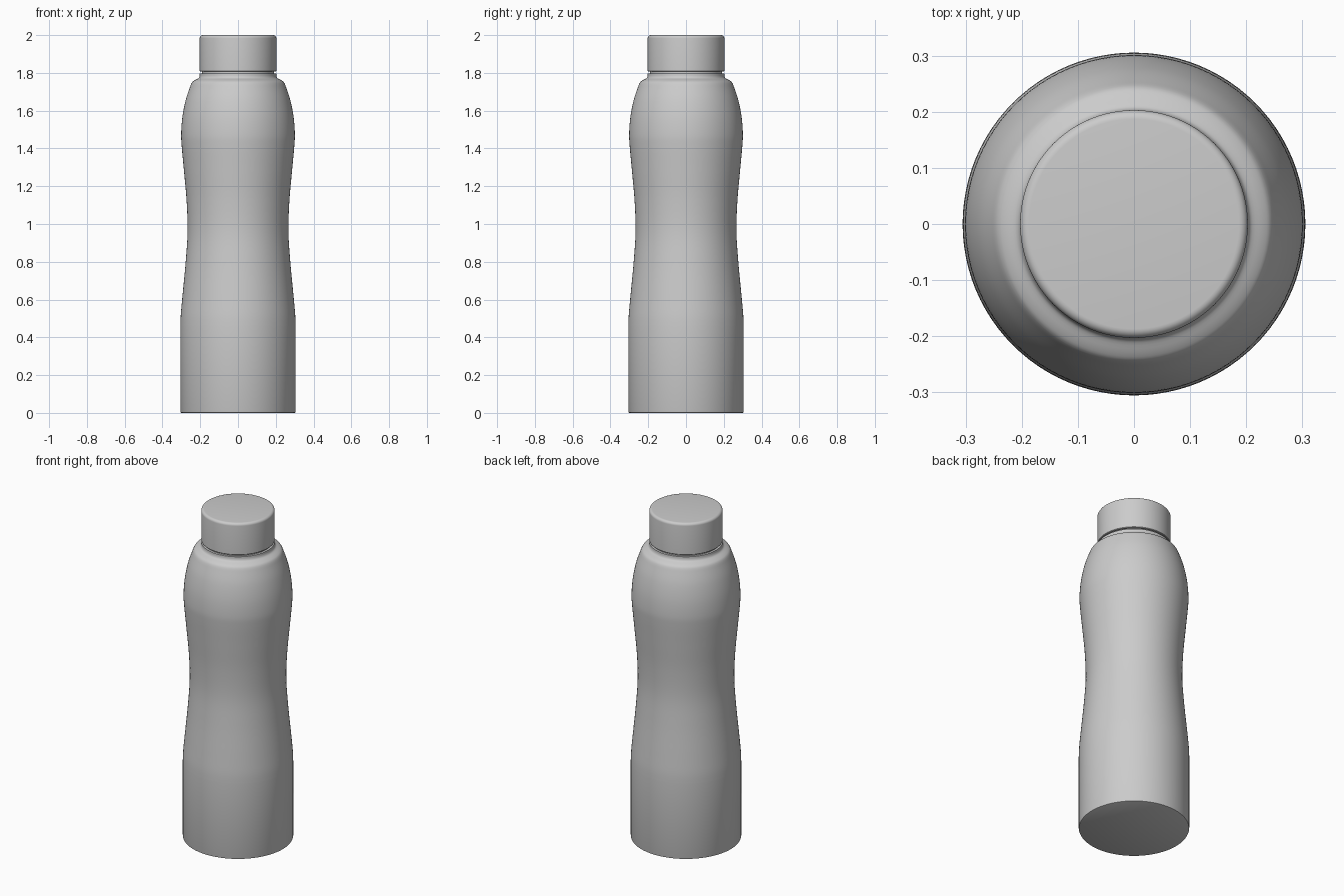
import bpy, bmesh
from math import sin, cos, pi, radians

if "Cube" in bpy.data.objects:
    bpy.data.objects.remove(bpy.data.objects["Cube"])

SEGMENTS = 96


def smooth_profile(points, steps=6):
    """Catmull-Rom curve through (radius, height) points."""
    out = []
    for i in range(len(points) - 1):
        p0, p1 = points[max(i - 1, 0)], points[i]
        p2, p3 = points[i + 1], points[min(i + 2, len(points) - 1)]
        for s in range(steps):
            t = s / steps
            out.append(tuple(
                0.5 * (2 * b + (c - a) * t + (2 * a - 5 * b + 4 * c - d) * t ** 2
                       + (3 * b - a - 3 * c + d) * t ** 3)
                for a, b, c, d in zip(p0, p1, p2, p3)))
    return out + [points[-1]]


def lathe(name, profile):
    """Revolve a profile around z and close both ends."""
    bm = bmesh.new()
    rings = [[bm.verts.new((r * cos(2 * pi * k / SEGMENTS), r * sin(2 * pi * k / SEGMENTS), z))
              for k in range(SEGMENTS)] for r, z in profile]
    for low, high in zip(rings, rings[1:]):
        for k in range(SEGMENTS):
            n = (k + 1) % SEGMENTS
            bm.faces.new((low[k], low[n], high[n], high[k]))
    bm.faces.new(rings[0][::-1])
    bm.faces.new(rings[-1])
    mesh = bpy.data.meshes.new(name)
    bm.to_mesh(mesh)
    bm.free()
    obj = bpy.data.objects.new(name, mesh)
    bpy.context.collection.objects.link(obj)
    bpy.ops.object.select_all(action='DESELECT')
    obj.select_set(True)
    bpy.context.view_layer.objects.active = obj
    bpy.ops.object.shade_smooth_by_angle(angle=radians(35))
    return obj


# Bottle: straight base, pinched waist, rounded shoulder, short neck
base = [(0.300, 0.0), (0.304, 0.002), (0.3055, 0.007)]
body = smooth_profile([(0.3055, 0.46), (0.303, 0.52), (0.294, 0.62), (0.277, 0.80),
                       (0.267, 0.96), (0.272, 1.12), (0.286, 1.28), (0.298, 1.41),
                       (0.301, 1.48), (0.294, 1.57), (0.276, 1.66), (0.250, 1.737)])
shoulder = smooth_profile([(0.246, 1.746), (0.240, 1.754), (0.228, 1.762),
                           (0.212, 1.770), (0.206, 1.776), (0.203, 1.784)], 3)
neck = [(0.203, 1.797), (0.190, 1.797), (0.190, 1.812)]
lathe("bottle_body", base + body + shoulder + neck)

# Screw cap with rounded top edge
cap_r, fillet = 0.203, 0.016
rim = [(cap_r - fillet + fillet * cos(a), 2 - fillet + fillet * sin(a))
       for a in (i * pi / 12 for i in range(7))]
lathe("screw_cap", [(cap_r - 0.003, 1.807), (cap_r, 1.810)] + rim)
